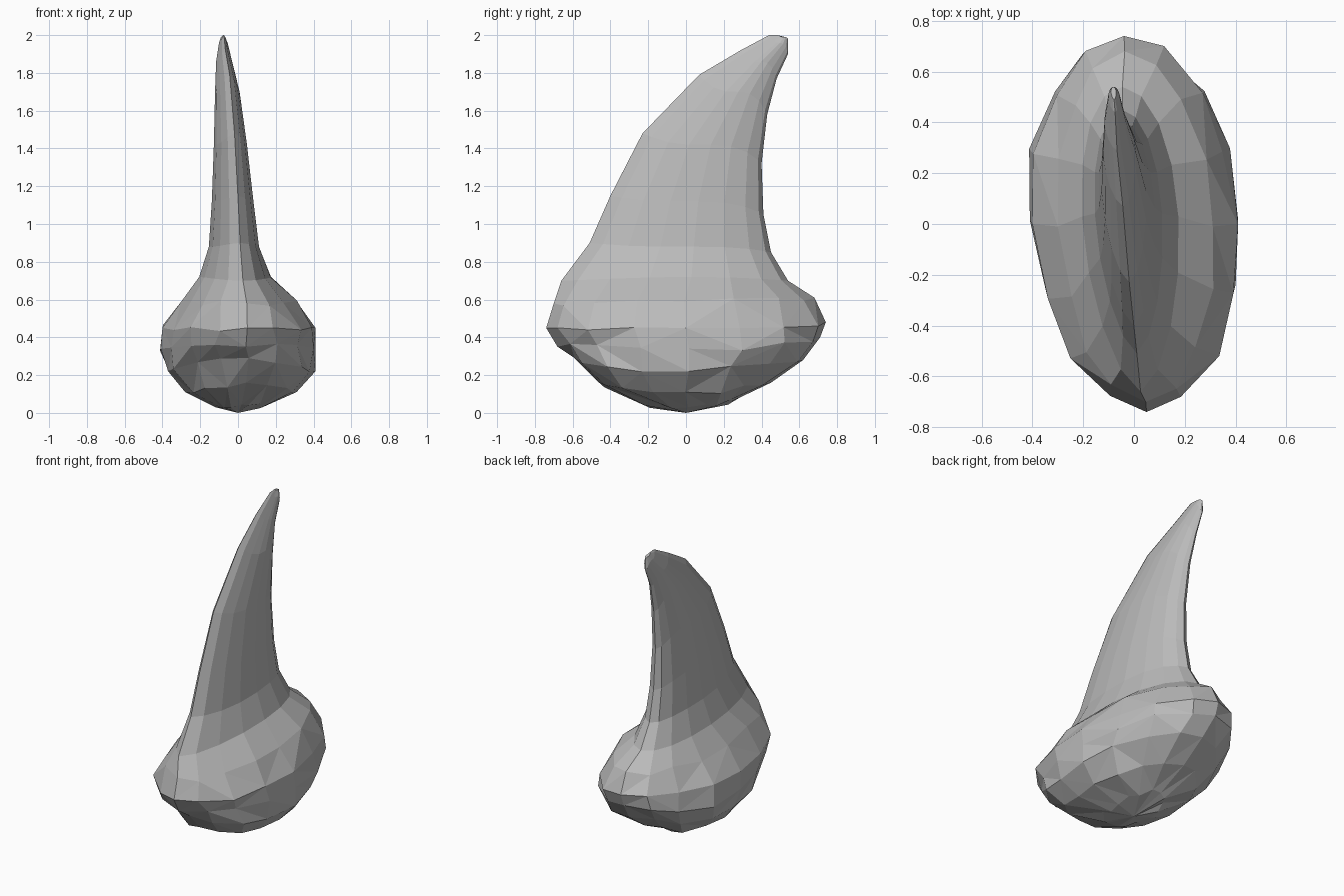
import bpy, bmesh, math, random

cube = bpy.data.objects.get("Cube")
if cube:
    bpy.data.objects.remove(cube, do_unlink=True)

random.seed(4)
SIDES = 16
SKEW = -0.06

# Section rings: front (y, z), back (y, z), side (left x, right x, z)
root_rings = [
    ((-.22, .045), (.24, .06), (-.12, .13, .03)),
    ((-.46, .16), (.45, .16), (-.28, .31, .11)),
    ((-.59, .29), (.62, .28), (-.37, .41, .22)),
    ((-.68, .35), (.71, .40), (-.41, .41, .34)),
    ((-.74, .45), (.74, .48), (-.40, .41, .45)),
    ((-.70, .58), (.68, .61), (-.30, .31, .59)),
]
blade_rings = [
    ((-.66, .70), (.54, .70), (-.20, .18, .72)),
    ((-.51, .90), (.45, .85), (-.15, .115, .88)),
    ((-.40, .15 + 1), (.41, 1.05), (-.135, .085, 1.12)),
    ((-.23, 1.48), (.40, 1.32), (-.125, .05, 1.42)),
    ((.07, 1.79), (.43, 1.58), (-.12, .01, 1.7)),
    ((.29, 1.92), (.48, 1.77), (-.115, -.03, 1.86)),
    ((.44, 2.0), (.54, 1.90), (-.10, -.055, 1.96)),
    ((.49, 2.0), (.54, 1.98), (-.09, -.07, 1.99)),
]


def add_ring(bm, ring, fullness, jitter):
    """One closed section through its front, back and side extremes."""
    (yf, zf), (yb, zb), (xl, xr, zs) = ring
    verts = []
    for i in range(SIDES):
        a = math.tau * i / SIDES
        t = ((1 - math.cos(a)) / 2) ** fullness
        y = yf + (yb - yf) * t
        x = (xl + xr) / 2 + (xr - xl) / 2 * math.sin(a)
        x += SKEW * (y - (yf + yb) / 2)
        side = math.sin(a) ** 2
        z = (zf + (zb - zf) * t) * (1 - side) + zs * side
        wobble = [random.uniform(-jitter, jitter) for _ in range(3)]
        # Keep the extremes in place
        if i % (SIDES // 4) == 0:
            wobble = [0, 0, 0]
        verts.append(bm.verts.new((x + wobble[0], y + wobble[1], z + wobble[2])))
    return verts


def bridge(bm, lower, upper, split):
    """Join two rings, as triangles on the rough root or quads on the blade."""
    for i in range(SIDES):
        j = (i + 1) % SIDES
        a, b, c, d = lower[i], lower[j], upper[j], upper[i]
        if not split:
            bm.faces.new((a, b, c, d))
        elif random.random() < 0.5:
            bm.faces.new((a, b, c))
            bm.faces.new((a, c, d))
        else:
            bm.faces.new((a, b, d))
            bm.faces.new((b, c, d))


bm = bmesh.new()
# Rough bulbous root
rings = [add_ring(bm, r, 1.0, 0.018) for r in root_rings]
# Smooth curved blade, fuller toward its back
rings += [add_ring(bm, r, 0.8, 0.0) for r in blade_rings]
for k in range(len(rings) - 1):
    bridge(bm, rings[k], rings[k + 1], k < len(root_rings) - 1)

# Underside and tip
bottom = bm.verts.new((0, 0, 0))
for i in range(SIDES):
    bm.faces.new((bottom, rings[0][(i + 1) % SIDES], rings[0][i]))
bm.faces.new(rings[-1])
bmesh.ops.recalc_face_normals(bm, faces=bm.faces)

mesh = bpy.data.meshes.new("curved_tooth")
bm.to_mesh(mesh)
bm.free()
tooth = bpy.data.objects.new("curved_tooth", mesh)
bpy.context.collection.objects.link(tooth)

# Plain grey
color = (0.5, 0.5, 0.5, 1)
grey = bpy.data.materials.new("plain_grey")
grey.use_nodes = True
grey.diffuse_color = color
grey.node_tree.nodes["Principled BSDF"].inputs["Base Color"].default_value = color
mesh.materials.append(grey)
